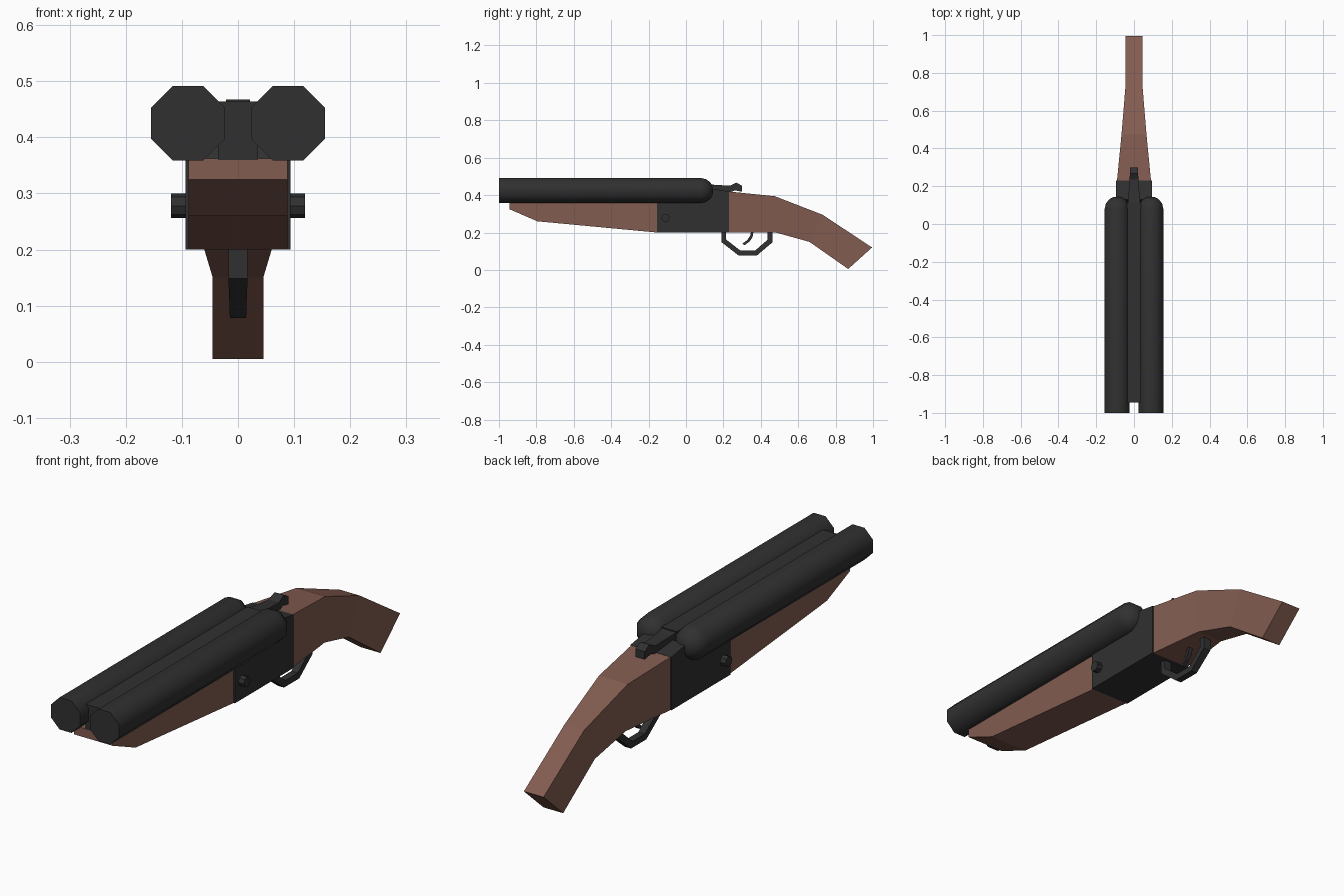
import bpy, bmesh, math

if "Cube" in bpy.data.objects:
    bpy.data.objects.remove(bpy.data.objects["Cube"])


def material(name, rgb):
    m = bpy.data.materials.new(name)
    m.diffuse_color = (*rgb, 1)
    m.use_nodes = True
    m.node_tree.nodes["Principled BSDF"].inputs["Base Color"].default_value = m.diffuse_color
    return m


METAL = material("dark_metal", (0.03, 0.03, 0.03))
WOOD = material("brown_wood", (0.225, 0.107, 0.08))


def finish(name, bm, mat):
    bmesh.ops.recalc_face_normals(bm, faces=bm.faces)
    me = bpy.data.meshes.new(name)
    bm.to_mesh(me)
    bm.free()
    ob = bpy.data.objects.new(name, me)
    bpy.context.collection.objects.link(ob)
    me.materials.append(mat)
    return ob


def prism(name, profile, half, mat):
    """Extrude a (y, z) outline symmetrically across x."""
    bm = bmesh.new()
    face = bm.faces.new([bm.verts.new((-half, y, z)) for y, z in profile])
    new = bmesh.ops.extrude_face_region(bm, geom=[face])["geom"]
    for v in new:
        if isinstance(v, bmesh.types.BMVert):
            v.co.x = half
    bm.faces.new([v for v in face.verts]) if not face.is_valid else None
    return finish(name, bm, mat)


def loft(name, rings, mat):
    """Skin a series of equal-length vertex rings and cap both ends."""
    bm = bmesh.new()
    rows = [[bm.verts.new(p) for p in r] for r in rings]
    for a, b in zip(rows, rows[1:]):
        for i in range(len(a)):
            j = (i + 1) % len(a)
            bm.faces.new((a[i], a[j], b[j], b[i]))
    bm.faces.new(rows[0])
    bm.faces.new(rows[-1])
    return finish(name, bm, mat)


def rect(top, bottom, ht, hb):
    return [(-ht, *top), (ht, *top), (hb, *bottom), (-hb, *bottom)]


def octagon(x, y, z, r):
    return [(x + r * math.cos(math.radians(22.5 + 45 * i)), y,
             z + r * math.sin(math.radians(22.5 + 45 * i))) for i in range(8)]


# Two octagonal barrels with rounded breech ends
R = 0.0715
for side, x in (("left", -0.089), ("right", 0.089)):
    stations = [(-1, R), (0.08, R)]
    stations += [(0.08 + 0.066 * math.sin(t), R * math.cos(t))
                 for t in map(math.radians, (25, 50, 72))]
    barrel = loft(side + "_barrel", [octagon(x, y, 0.425, r) for y, r in stations], METAL)
    bpy.context.view_layer.objects.active = barrel
    barrel.select_set(True)
    bpy.ops.object.shade_smooth_by_angle(angle=math.radians(50))
    barrel.select_set(False)

# Rib filling the gap between the barrels
prism("barrel_rib", [(-0.945, 0.36), (0.11, 0.36), (0.11, 0.464), (-0.945, 0.464)], 0.036, METAL)

# Wooden fore-end under the barrels
prism("fore_end", [(-0.945, 0.362), (-0.945, 0.325), (-0.795, 0.26),
                   (-0.155, 0.2), (-0.155, 0.362)], 0.088, WOOD)

# Receiver with raised breech block
prism("receiver", [(-0.155, 0.36), (-0.155, 0.2), (0.23, 0.2), (0.23, 0.42),
                   (0.13, 0.436), (0.1, 0.36)], 0.094, METAL)

# Stock and pistol grip
loft("stock", [
    rect((0.23, 0.419), (0.23, 0.2), 0.09, 0.09),
    rect((0.475, 0.394), (0.48, 0.2), 0.066, 0.06),
    rect((0.73, 0.295), (0.66, 0.15), 0.045, 0.045),
    rect((0.995, 0.12), (0.867, 0.005), 0.045, 0.045)], WOOD)

# Top lever
loft("top_lever", [
    rect((0.08, 0.464), (0.08, 0.42), 0.034, 0.034),
    rect((0.14, 0.456), (0.14, 0.42), 0.03, 0.03),
    rect((0.235, 0.45), (0.235, 0.415), 0.024, 0.024),
    rect((0.268, 0.467), (0.262, 0.425), 0.021, 0.021),
    rect((0.3, 0.45), (0.3, 0.418), 0.021, 0.021)], METAL)

# Trigger guard: outer and inner outlines paired along the loop
outer = [(0.19, 0.205), (0.19, 0.148), (0.28, 0.078), (0.38, 0.078), (0.463, 0.148), (0.463, 0.205)]
inner = [(0.215, 0.205), (0.215, 0.162), (0.29, 0.104), (0.37, 0.104), (0.437, 0.162), (0.437, 0.205)]
loft("trigger_guard", [rect(o, i, 0.0145 if o[1] < 0.1 else 0.017, 0.0145 if o[1] < 0.1 else 0.017)
                       for o, i in zip(outer, inner)], METAL)

# Trigger
loft("trigger", [rect((y - 0.006, z + 0.004), (y + 0.006, z - 0.004), 0.009, 0.009)
                 for y, z in ((0.355, 0.21), (0.35, 0.18), (0.335, 0.157), (0.307, 0.136))], METAL)

# Hinge pin through the receiver
pin = bmesh.new()
bmesh.ops.create_cone(pin, cap_ends=True, segments=8, radius1=0.022, radius2=0.022, depth=0.238)
for v in pin.verts:
    v.co = (v.co.z, v.co.x - 0.11, v.co.y + 0.278)
finish("hinge_pin", pin, METAL)
